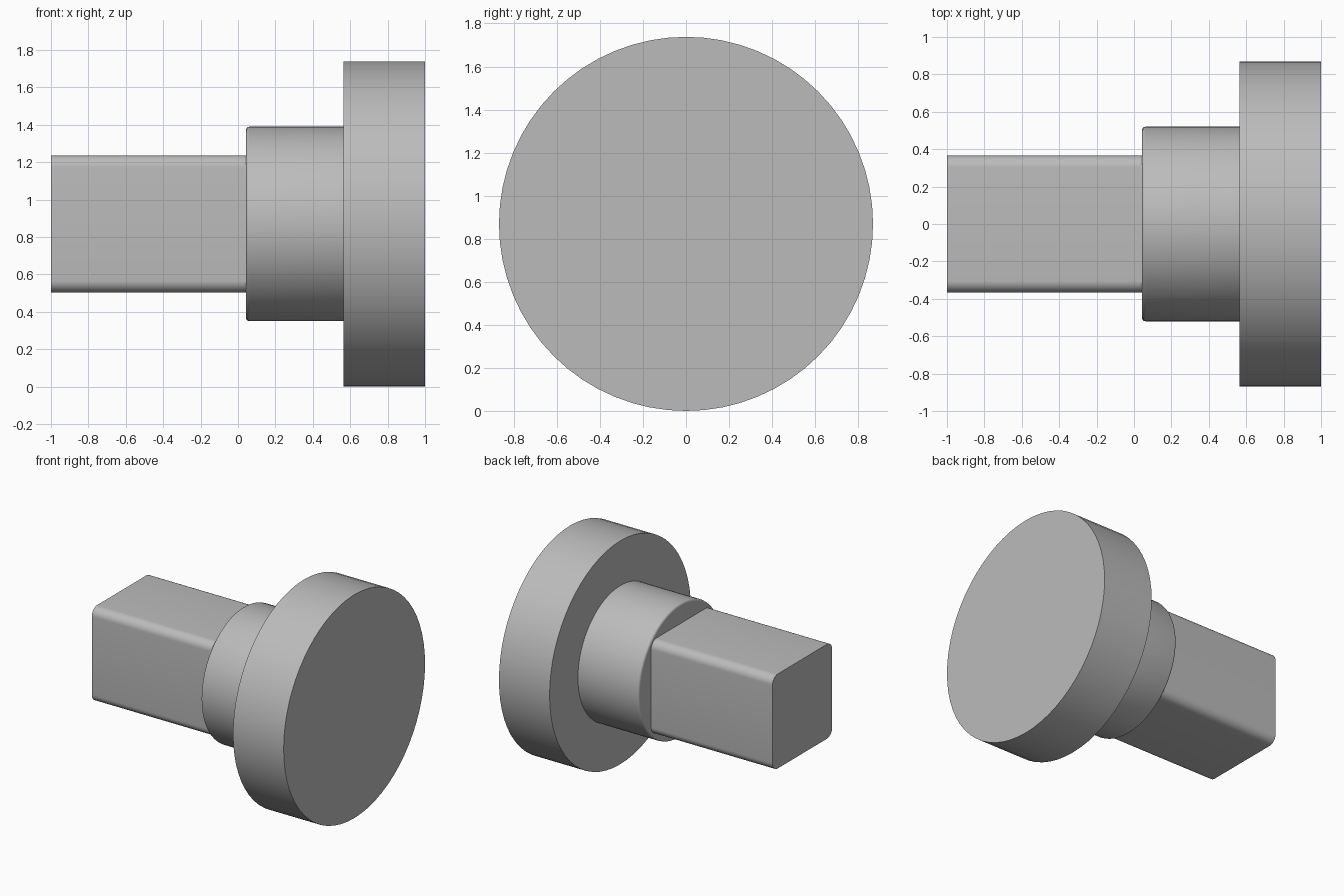
import bpy, math

cube = bpy.data.objects.get("Cube")
if cube:
    bpy.data.objects.remove(cube, do_unlink=True)

AXIS_Z = 0.87

grey = bpy.data.materials.new("plain grey")
grey.use_nodes = True
colour = (0.5, 0.5, 0.5, 1)
grey.diffuse_color = colour
grey.node_tree.nodes["Principled BSDF"].inputs["Base Color"].default_value = colour


def finish(obj, name):
    obj.name = obj.data.name = name
    obj.data.materials.append(grey)
    bpy.ops.object.shade_smooth_by_angle(angle=math.radians(35))


def extrude_along_x(name, outline, rings):
    """Sweep a (y, z) outline along x; each ring is (x, scale)."""
    n = len(outline)
    verts = [(x, y * s, AXIS_Z + z * s) for x, s in rings for y, z in outline]
    faces = [tuple(reversed(range(n))),
             tuple(range(len(verts) - n, len(verts)))]
    for r in range(len(rings) - 1):
        for i in range(n):
            j = (i + 1) % n
            faces.append((r * n + i, r * n + j, (r + 1) * n + j, (r + 1) * n + i))
    mesh = bpy.data.meshes.new(name)
    mesh.from_pydata(verts, [], faces)
    obj = bpy.data.objects.new(name, mesh)
    bpy.context.collection.objects.link(obj)
    bpy.ops.object.select_all(action='DESELECT')
    obj.select_set(True)
    bpy.context.view_layer.objects.active = obj
    finish(obj, name)


def circle(radius, n=64):
    return [(radius * math.cos(math.tau * i / n), radius * math.sin(math.tau * i / n))
            for i in range(n)]


def rounded_square(half, radius, steps=8):
    points = []
    for corner in range(4):
        mid = math.radians(45 + 90 * corner)
        cy = math.copysign(half - radius, math.cos(mid))
        cz = math.copysign(half - radius, math.sin(mid))
        for k in range(steps + 1):
            a = math.radians(90 * (corner + k / steps))
            points.append((cy + radius * math.cos(a), cz + radius * math.sin(a)))
    return points


# Wide disc head
extrude_along_x("head_disc", circle(0.868), [(0.565, 1), (1, 1)])

# Collar with a small rounded lip on its free end
R, FILLET = 0.52, 0.018
lip = []
for k in range(5):
    a = math.radians(90 * k / 4)
    lip.append((0.043 + FILLET * (1 - math.sin(a)),
                1 - FILLET * (1 - math.cos(a)) / R))
extrude_along_x("collar", circle(R), lip[::-1] + [(0.565, 1)])

# Square shaft with rounded long edges
extrude_along_x("square_shaft", rounded_square(0.367, 0.065), [(-1, 1), (0.043, 1)])
